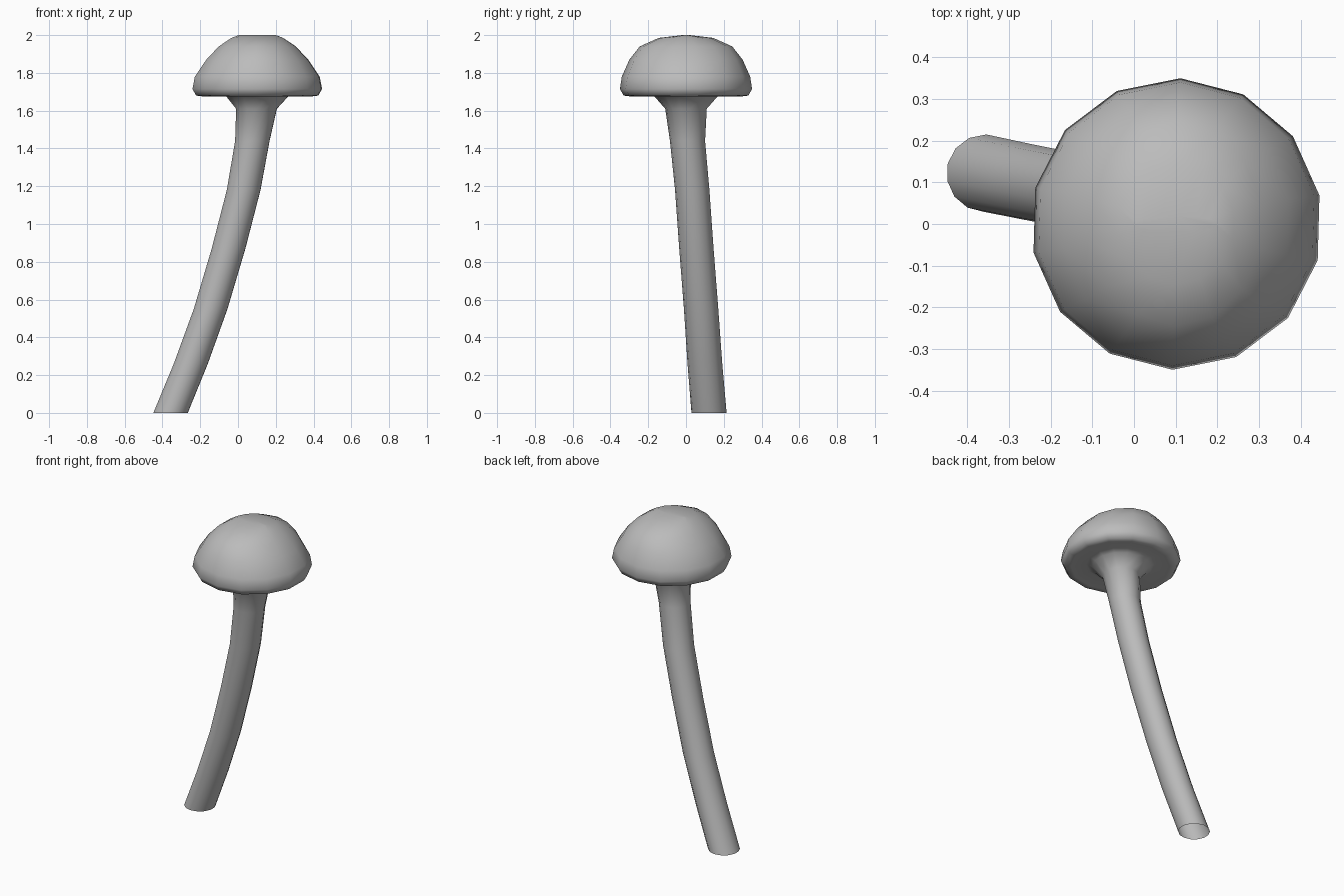
import bpy, bmesh, math

if "Cube" in bpy.data.objects:
    bpy.data.objects.remove(bpy.data.objects["Cube"], do_unlink=True)

SIDES = 14
PHASE = math.radians(11.3)

grey = bpy.data.materials.new("plain_grey")
grey.use_nodes = True
colour = (0.5, 0.5, 0.5, 1)
grey.diffuse_color = colour
grey.node_tree.nodes["Principled BSDF"].inputs["Base Color"].default_value = colour


def loft(name, rings, close_top=False):
    """Skin horizontal rings given as (x, y, z, x radius, y radius)."""
    bm = bmesh.new()
    loops = []
    for x, y, z, rx, ry in rings:
        angles = [PHASE + math.tau * i / SIDES for i in range(SIDES)]
        loops.append([bm.verts.new((x + rx * math.cos(a), y + ry * math.sin(a), z))
                      for a in angles])
    for low, high in zip(loops, loops[1:]):
        for i in range(SIDES):
            j = (i + 1) % SIDES
            bm.faces.new((low[i], low[j], high[j], high[i]))
    if close_top:
        bm.faces.new(loops[-1])
    for f in bm.faces:
        f.smooth = True
    mesh = bpy.data.meshes.new(name)
    bm.to_mesh(mesh)
    bm.free()
    mesh.materials.append(grey)
    obj = bpy.data.objects.new(name, mesh)
    bpy.context.collection.objects.link(obj)
    return obj


# Leaning stem, open at the foot and flaring into the cap
stem = [
    (-0.357, 0.122, 0.0, 0.093),
    (-0.25, 0.10, 0.26, 0.092),
    (-0.145, 0.08, 0.55, 0.091),
    (-0.05, 0.055, 0.87, 0.091),
    (0.03, 0.033, 1.18, 0.091),
    (0.076, 0.008, 1.44, 0.093),
    (0.098, 0.0, 1.61, 0.11),
    (0.102, 0.0, 1.675, 0.167),
    (0.102, 0.0, 1.69, 0.20),
]
# Underside, rounded lip and dome ending in a short ridge
cap = [
    (1.69, 0.20, 0.20),
    (1.675, 0.29, 0.29),
    (1.68, 0.33, 0.33),
    (1.715, 0.35, 0.35),
    (1.78, 0.337, 0.34),
    (1.87, 0.275, 0.30),
    (1.94, 0.208, 0.245),
    (1.985, 0.14, 0.145),
    (2.0, 0.10, 0.02),
]
loft("mushroom", [(x, y, z, r, r) for x, y, z, r in stem]
     + [(0.102, 0.0, z, rx, ry) for z, rx, ry in cap[1:]], close_top=True)
